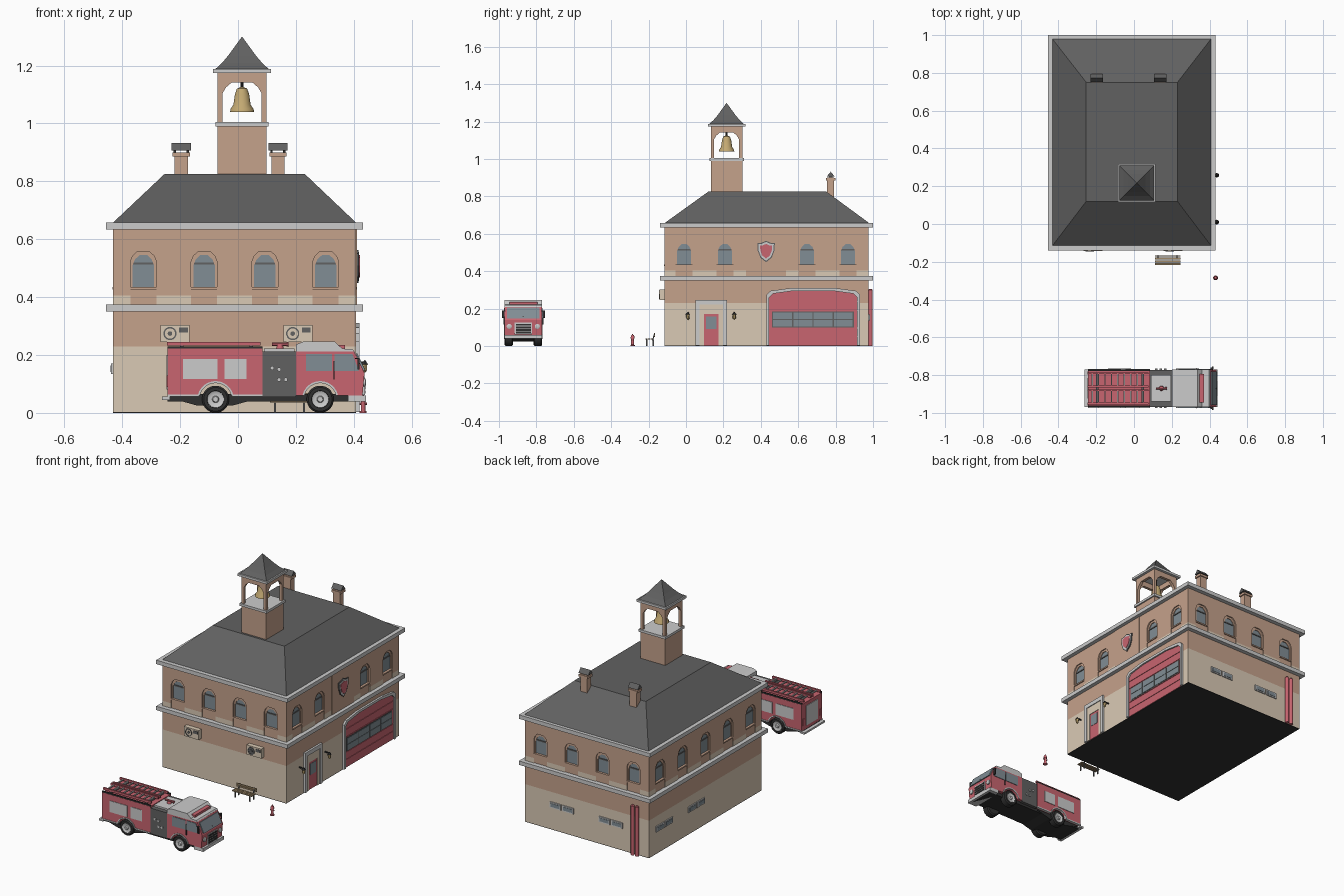
import bpy, bmesh
from math import sin, cos, pi

if "Cube" in bpy.data.objects:
    bpy.data.objects.remove(bpy.data.objects["Cube"])

def mat(name, r, g, b):
    m = bpy.data.materials.new(name)
    m.diffuse_color = (r, g, b, 1)
    m.use_nodes = True
    m.node_tree.nodes["Principled BSDF"].inputs["Base Color"].default_value = m.diffuse_color
    return m

BRICK, CREAM = mat("brick", .56, .36, .26), mat("cream", .70, .59, .46)
RED, DARK = mat("red", .58, .13, .16), mat("dark", .03, .03, .03)
ROOF, GLASS = mat("slate", .12, .12, .12), mat("glass", .22, .27, .30)
GOLD, WOOD = mat("brass", .55, .40, .17), mat("wood", .35, .25, .14)

def finish(name, bm, m):
    bmesh.ops.recalc_face_normals(bm, faces=bm.faces)
    me = bpy.data.meshes.new(name)
    bm.to_mesh(me)
    bm.free()
    if m:
        me.materials.append(m)
    ob = bpy.data.objects.new(name, me)
    bpy.context.collection.objects.link(ob)
    return ob

def hull(name, pts, m=None):
    bm = bmesh.new()
    bmesh.ops.convex_hull(bm, input=[bm.verts.new(p) for p in pts])
    bmesh.ops.dissolve_limit(bm, angle_limit=.01, verts=bm.verts, edges=bm.edges)
    return finish(name, bm, m)

def box(name, x0, x1, y0, y1, z0, z1, m=None):
    return hull(name, [(x, y, z) for x in (x0, x1) for y in (y0, y1) for z in (z0, z1)], m)

def plates(name, polys, face, d0, d1, m=None):
    """Extrude (u, z) outlines along the normal of a face (axis, position, sign)."""
    ax, pos, s = face
    bm = bmesh.new()
    for p in polys:
        a, b = [[bm.verts.new((u, pos + s * d, z) if ax == 'y' else (pos + s * d, u, z))
                 for u, z in p] for d in (d0, d1)]
        bm.faces.new(a)
        bm.faces.new(b)
        for i in range(len(p)):
            j = (i + 1) % len(p)
            bm.faces.new((a[i], a[j], b[j], b[i]))
    return finish(name, bm, m)

def lathe(name, o, prof, axis='z', n=16, m=None):
    """Revolve (radius, height) points about an axis through o."""
    bm = bmesh.new()
    rings = []
    for r, h in prof:
        ring = []
        for i in range(n):
            t = 2 * pi * (i + .5) / n
            c, s = r * cos(t), r * sin(t)
            v = {'z': (c, s, h), 'y': (c, h, s), 'x': (h, c, s)}[axis]
            ring.append(bm.verts.new([p + q for p, q in zip(o, v)]))
        rings.append(ring)
    for a, b in zip(rings, rings[1:]):
        for i in range(n):
            bm.faces.new((a[i - 1], a[i], b[i], b[i - 1]))
    bm.faces.new(rings[0])
    bm.faces.new(rings[-1])
    bmesh.ops.remove_doubles(bm, verts=bm.verts, dist=1e-5)
    bm.normal_update()
    for f in bm.faces:
        f.smooth = n > 8
    bmesh.ops.recalc_face_normals(bm, faces=bm.faces)
    for e in bm.edges:
        e.smooth = e.calc_face_angle(0) < .6
    return finish(name, bm, m)

def sym(u, half):
    return [(u + a, z) for a, z in half] + [(u - a, z) for a, z in reversed(half) if a > 0]

def rect(u0, u1, z0, z1):
    return [(u0, z0), (u1, z0), (u1, z1), (u0, z1)]

def frame(u, outer, inner):
    return sym(u, outer) + sym(u, inner)[::-1]

X0, X1, Y0, Y1 = -.432, .408, -.115, .975
F, R, B, L = ('y', Y0, -1), ('x', X1, 1), ('y', Y1, 1), ('x', X0, -1)

# Walls, ledge, cornice and hipped roof
box("floor_underside", X0, X1, Y0, Y1, 0, .003, DARK)
box("lower_wall", X0, X1, Y0, Y1, .003, .23, CREAM)
box("lower_wall_top", X0, X1, Y0, Y1, .23, .352, BRICK)
walls = [box("upper_wall_base", X0, X1, Y0, Y1, .352, .405, CREAM),
         box("upper_wall", X0, X1, Y0, Y1, .405, .635, BRICK)]
for nm, z0, z1 in (("ledge", .351, .375), ("cornice", .633, .657)):
    box(nm, X0 - .024, X1 + .024, Y0 - .025, Y1 + .025, z0, z1)
hull("hip_roof", [(x, y, .657) for x in (X0, X1) for y in (Y0, Y1 + .005)] +
     [(x, y, .826) for x in (-.253, .23) for y in (.12, .75)], ROOF)

# Arched upper windows, recessed into the walls
fx, sy = [-.327, -.117, .093, .303], [-.01, .208, .647, .866]
arch = lambda w, z0, zt: [(w, z0), (w, zt - .036), (w - .008, zt - .016), (w - .025, zt)]
for face, us in ((F, fx), (B, fx), (R, sy), (L, sy + [.428])):
    cut = plates("window_cutter", [sym(u, arch(.045, .36, .558)) for u in us], face, -.016, .03)
    cut.hide_render = True
    cut.display_type = 'WIRE'
    for w in walls:
        b = w.modifiers.new("windows", 'BOOLEAN')
        b.object, b.operation, b.solver = cut, 'DIFFERENCE', 'EXACT'
    plates("window_apron", [rect(u - .045, u + .045, .37, .427) for u in us], face, -.016, -.004, BRICK)
    plates("window_sill", [rect(u - .045, u + .045, .427, .435) for u in us], face, -.016, .002, BRICK)
    plates("window_glass", [sym(u, arch(.043, .435, .556)) for u in us], face, -.016, -.012, GLASS)
    plates("window_frame", [frame(u, arch(.045, .435, .558), arch(.037, .435, .546)) for u in us],
           face, -.016, -.007, BRICK)
    plates("window_bar", [rect(u - .04, u + .04, .512, .52) for u in us], face, -.013, -.008, ROOF)

# Shield on its brick panel
plates("shield_panel", [rect(.32, .535, .375, .633)], R, -.01, .003, BRICK)
for nm, k, d, m in (("shield_rim", 1, .008, ROOF), ("shield_border", .88, .01, None), ("shield", .68, .013, RED)):
    half = [(0, .448), (.03, .472), (.045, .51), (.047, .55), (.025, .552), (0, .563)]
    plates(nm, [sym(.428, [(a * k, .51 + (z - .51) * k) for a, z in half])], R, 0, d, m)

# Garage door
garage = lambda w, z: [(w, .003), (w, z - .035), (w - .02, z - .015), (w - .13, z)]
plates("garage_frame", [frame(.68, garage(.25, .31), garage(.235, .295))], R, 0, .012)
plates("garage_door", [sym(.68, garage(.235, .295))], R, 0, .003, RED)
plates("garage_door_ribs", [rect(.447, .913, z, z + .003) for z in (.05, .095, .188, .235)], R, 0, .006, RED)
plates("garage_window_frame", [rect(.46, .898, .1, .184)], R, 0, .005, ROOF)
plates("garage_glass", [rect(.466 + i * .108, .567 + i * .108, z, z + .035) for i in range(4)
                        for z in (.105, .144)], R, 0, .007, GLASS)

# Entrance door and wall lamps
plates("door_frame", [frame(.135, [(.083, .003), (.083, .247)], [(.062, .003), (.062, .222)])], R, 0, .012)
plates("door_inner_frame", [frame(.135, [(.062, .003), (.062, .222)], [(.04, .003), (.04, .172)])], R, 0, .007, CREAM)
plates("door", [rect(.095, .175, .003, .172)], R, 0, .004, RED)
plates("door_glass", [rect(.108, .162, .09, .158)], R, 0, .006, GLASS)
for y in (.01, .258):
    box("lamp_bracket", X1, X1 + .03, y - .003, y + .003, .172, .178, DARK)
    lathe("lamp", (X1 + .03, y, .14), [(.002, 0), (.008, .006), (.01, .028)], n=6, m=GOLD)
    lathe("lamp_cap", (X1 + .03, y, .168), [(.013, 0), (.002, .014)], n=6, m=DARK)

# Air conditioners
for x in (-.217, .207):
    box("air_conditioner", x - .05, x + .05, Y0 - .027, Y0, .245, .303, CREAM)
    lathe("fan_ring", (x - .018, Y0 - .026, .274), [(.023, 0), (.023, -.004), (.018, -.004), (.018, -.001)], 'y', m=ROOF)
    lathe("fan_hub", (x - .018, Y0 - .026, .274), [(.008, 0), (.008, -.004)], 'y', m=ROOF)
    plates("vent", [rect(x + .014, x + .044, .278, .295)], ('y', Y0 - .027, -1), 0, .002, ROOF)

# Small ground-floor windows and drain pipes
for face, us in ((B, (.157, -.175)), (L, (.52, .83))):
    for u in us:
        plates("vent_window_frame", [rect(u + a, u + a + .075, .135, .17) for a in (-.08, .005)], face, 0, .006)
        plates("vent_window_glass", [rect(u + a, u + a + .059, .142, .163) for a in (-.072, .013)], face, 0, .008, GLASS)
for x in (-.36, -.33):
    lathe("drain_pipe", (x, .987, 0), [(.011, 0), (.011, .3), (.007, .305)], m=RED)

# Chimneys
for x in (-.196, .138):
    box("chimney", x - .023, x + .023, .755, .792, .75, .9, BRICK)
    box("chimney_band", x - .03, x + .03, .749, .798, .885, .899, BRICK)
    for s in (-1, 1):
        box("chimney_post", x + s * .022 - .004, x + s * .022 + .004, .765, .782, .9, .912, DARK)
    plates("chimney_cap", [[(.752, .906), (.795, .906), (.774, .932)]], ('x', x, 1), -.033, .033, ROOF)

# Bell tower
TX, TY, TW = .014, .217, .084
box("tower_base", TX - TW, TX + TW, TY - TW, TY + TW, .78, .99, BRICK)
box("tower_ledge", TX - .092, TX + .092, TY - .092, TY + .092, .99, 1.005)
for ax, c, o in (('y', TX, TY), ('x', TY, TX)):
    for s in (-1, 1):
        plates("tower_arch", [frame(c, [(TW, 1.005), (TW, 1.176)],
               [(.067, 1.005), (.067, 1.105), (.055, 1.125), (.035, 1.142)])], (ax, o + s * TW, s), -.017, 0, BRICK)
box("tower_cornice", TX - .1, TX + .1, TY - .1, TY + .1, 1.174, 1.188)
q = 2 ** .5
lathe("spire", (TX, TY, 1.188), [(.092 * q, 0), (.07 * q, .02), (.048 * q, .046), (0, .112)], n=4, m=ROOF)
lathe("bell", (TX, TY, 1.04), [(.034, .006), (.042, 0), (.04, .01), (.03, .025), (.025, .06), (.018, .08), (0, .088)], n=20, m=GOLD)
lathe("bell_hanger", (TX, TY, 1.12), [(.005, 0), (.005, .06)], n=8, m=DARK)

# Bench and hydrant
for i in range(3):
    box("bench_seat", .11, .245, -.217 + i * .014, -.206 + i * .014, .036, .041, WOOD)
for z in (.048, .06):
    box("bench_back", .11, .245, -.172, -.167, z, z + .009, WOOD)
for x in (.125, .225):
    for y in (-.213, -.178):
        box("bench_leg", x, x + .006, y, y + .006, 0, .036, ROOF)
    hull("bench_back_post", [(x + a, y, z) for a in (0, .006) for y, z in ((-.182, .03), (-.175, .03), (-.165, .07), (-.17, .07))], ROOF)
lathe("hydrant", (.432, -.285, 0), [(.013, 0), (.013, .006), (.008, .007), (.008, .04), (.011, .041),
      (.011, .047), (.007, .058), (.003, .06), (.003, .065)], n=12, m=RED)
lathe("hydrant_outlets", (.432, -.285, .032), [(.004, -.013), (.004, .013)], 'x', 10, RED)

# Fire engine: body, pump bay and cab
C = -.87
T = ('y', C, 1)
arc = lambda cx, r=.056: [(cx + r * cos(t), .047 + r * sin(t)) for t in [pi - .235 - i * (pi - .47) / 12 for i in range(13)]]
WX = (-.0775, .284)
plates("engine_body", [[(-.243, .06)] + arc(WX[0]) + [(.085, .06), (.085, .222), (-.243, .222)]], T, -.1, .1, RED)
box("pump_bay", .085, .2, C - .098, C + .098, .055, .212, ROOF)
plates("cab", [[(.2, .06)] + arc(WX[1]) + [(.43, .06), (.437, .138), (.402, .212), (.2, .212)]], T, -.1, .1, RED)
plates("cab_roof", [[(.2, .21), (.403, .21), (.396, .22), (.36, .222), (.335, .246), (.225, .246), (.2, .236)]], T, -.1, .1)
plates("windshield", [[(.407, .205), (.412, .206), (.44, .146), (.43, .146)]], T, -.088, .088, GLASS)
box("windshield_post", .405, .436, C - .003, C + .003, .146, .16, ROOF)
box("chassis", -.243, .43, C - .08, C + .08, .04, .065, DARK)
hull("fuel_tank", [(x, y, z) for y in (C - .085, C + .085) for x, z in ((-.23, .05), (.07, .05), (-.14, .025), (-.02, .025))], DARK)
box("front_bumper", .38, .443, C - .1, C + .1, .04, .06)
box("rear_step", -.263, -.235, C - .1, C + .1, .045, .056)
N = ('x', .432, 1)
plates("grille_frame", [rect(C - .046, C + .046, .062, .125)], N, -.01, .007)
plates("grille", [rect(C - .04, C + .04, .067 + i * .014, .077 + i * .014) for i in range(4)], N, 0, .009, DARK)
box("light_bar", .345, .37, C - .075, C + .075, .22, .235, RED)
box("rear_shutter", -.247, -.24, C - .055, C + .055, .08, .2)
box("pump_deck", .09, .195, C - .07, C + .07, .212, .222)
lathe("deck_gun_base", (.145, C, .22), [(.014, 0), (.01, .015)], m=RED)
lathe("deck_gun", (.145, C, .237), [(.006, -.028), (.006, .02), (.009, .03)], 'x', 10, RED)

# Parts on both flanks of the engine
for s in (-1, 1):
    S = ('y', C + s * .1, s)
    plates("locker_shutter", [rect(-.19, -.07, .117, .186), rect(-.046, .03, .117, .186)], S, -.002, .003)
    plates("body_trim", [rect(-.243, -.135, .056, .064), rect(-.02, .085, .056, .064)], S, -.01, .003)
    plates("cab_glass", [rect(.235, .325, .145, .203), [(.333, .145), (.418, .145), (.395, .203), (.333, .203)]], S, -.002, .003, GLASS)
    plates("fender", [arc(x, .063) + arc(x)[::-1] for x in WX], S, -.01, .004)
    plates("door_handle", [rect(.33, .334, .115, .18)], S, 0, .007, DARK)
    for x, z in ((.118, .155), (.142, .115), (.142, .15), (.165, .115)):
        lathe("pump_valve", (x, C + s * .096, z), [(.007, 0), (.007, s * .008)], 'y', 10)
    box("mirror", .412, .42, C + s * .108 - .006, C + s * .108 + .008, .15, .19, DARK)
    box("mirror_arm", .405, .416, C + s * .095, C + s * .11, .186, .19, DARK)
    lathe("headlight", (.43, C + s * .075, .105), [(.014, 0), (.014, .01), (.01, .012)], 'x', 12)
    box("tail_light", -.247, -.24, C + s * .082 - .008, C + s * .082 + .008, .09, .13, RED)
    box("side_rail", -.243, .085, C + s * .095 - .004, C + s * .095 + .004, .222, .23, DARK)
    for x in WX:
        lathe("tyre", (x, C + s * .055, .047), [(.04, 0), (.047, s * .006), (.047, s * .04), (.041, s * .046),
              (.03, s * .046), (.028, s * .036)], 'y', 24, DARK)
        lathe("wheel_rim", (x, C + s * .09, .047), [(.029, 0), (.029, s * .01), (.022, s * .006), (.012, s * .006), (.009, s * .014)], 'y', 20)
    # Ladder on the body top
    yl = C + s * .045
    for a in (-.035, .035):
        box("ladder_rail", -.245, .078, yl + a - .005, yl + a + .005, .232, .245, RED)
    for i in range(9):
        box("ladder_rung", -.225 + i * .034, -.218 + i * .034, yl - .035, yl + .035, .235, .241)
for x in (-.2, .04):
    box("ladder_support", x, x + .012, C - .085, C + .085, .222, .233, ROOF)
